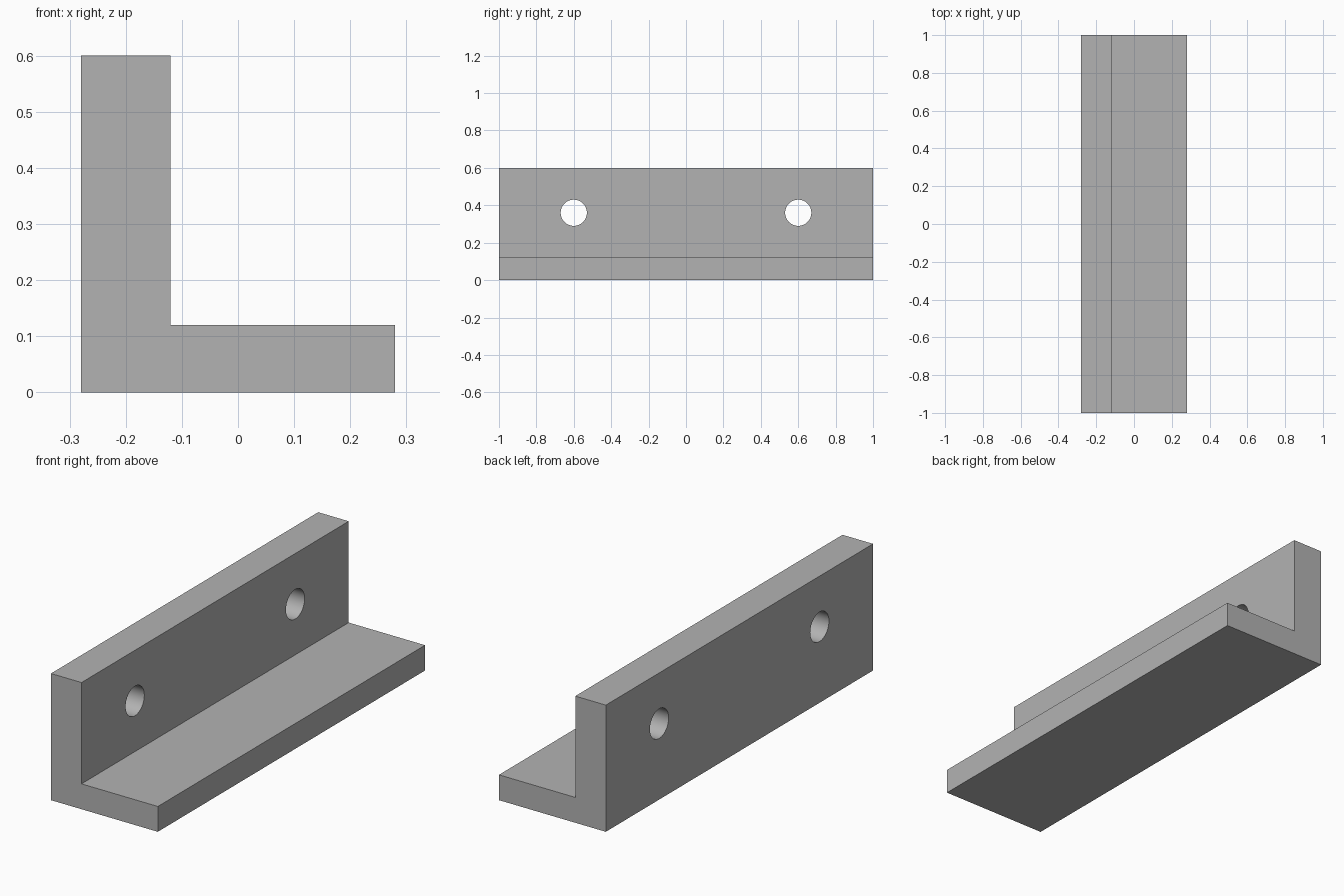
import bpy
import bmesh
import math

cube = bpy.data.objects.get("Cube")
if cube:
    bpy.data.objects.remove(cube, do_unlink=True)

HALF_LENGTH = 1.0
HOLE_Y, HOLE_Z, HOLE_RADIUS = 0.6, 0.36, 0.07

# Plain grey metal
grey = bpy.data.materials.new("grey metal")
grey.use_nodes = True
colour = (0.45, 0.45, 0.45, 1)
grey.diffuse_color = colour
grey.node_tree.nodes["Principled BSDF"].inputs["Base Color"].default_value = colour

# L-shaped section extruded along the bar
profile = [(-0.28, 0), (0.28, 0), (0.28, 0.12), (-0.12, 0.12), (-0.12, 0.6), (-0.28, 0.6)]
bm = bmesh.new()
section = bm.faces.new([bm.verts.new((x, -HALF_LENGTH, z)) for x, z in profile])
result = bmesh.ops.extrude_face_region(bm, geom=[section])
moved = [v for v in result["geom"] if isinstance(v, bmesh.types.BMVert)]
bmesh.ops.translate(bm, verts=moved, vec=(0, 2 * HALF_LENGTH, 0))
bmesh.ops.recalc_face_normals(bm, faces=bm.faces)
mesh = bpy.data.meshes.new("angle_bracket")
bm.to_mesh(mesh)
bm.free()
mesh.materials.append(grey)
bracket = bpy.data.objects.new("angle_bracket", mesh)
bpy.context.collection.objects.link(bracket)

# Two round bolt holes through the upright flange
for name, side in (("front", -1), ("back", 1)):
    bpy.ops.mesh.primitive_cylinder_add(
        vertices=64, radius=HOLE_RADIUS, depth=0.4,
        location=(-0.2, side * HOLE_Y, HOLE_Z), rotation=(0, math.pi / 2, 0))
    cutter = bpy.context.object
    cutter.name = name + "_hole_cutter"
    cutter.data.materials.append(grey)
    cutter.hide_render = True
    cutter.hide_viewport = True
    cut = bracket.modifiers.new(name + "_bolt_hole", 'BOOLEAN')
    cut.operation = 'DIFFERENCE'
    cut.solver = 'EXACT'
    cut.object = cutter

# Smooth hole walls, crisp flange edges
bpy.ops.object.select_all(action='DESELECT')
bpy.context.view_layer.objects.active = bracket
bracket.select_set(True)
for modifier in list(bracket.modifiers):
    bpy.ops.object.modifier_apply(modifier=modifier.name)
for cutter in [o for o in bpy.data.objects if o.name.endswith("_hole_cutter")]:
    bpy.data.objects.remove(cutter, do_unlink=True)
bpy.ops.object.shade_smooth_by_angle(angle=math.radians(30))
